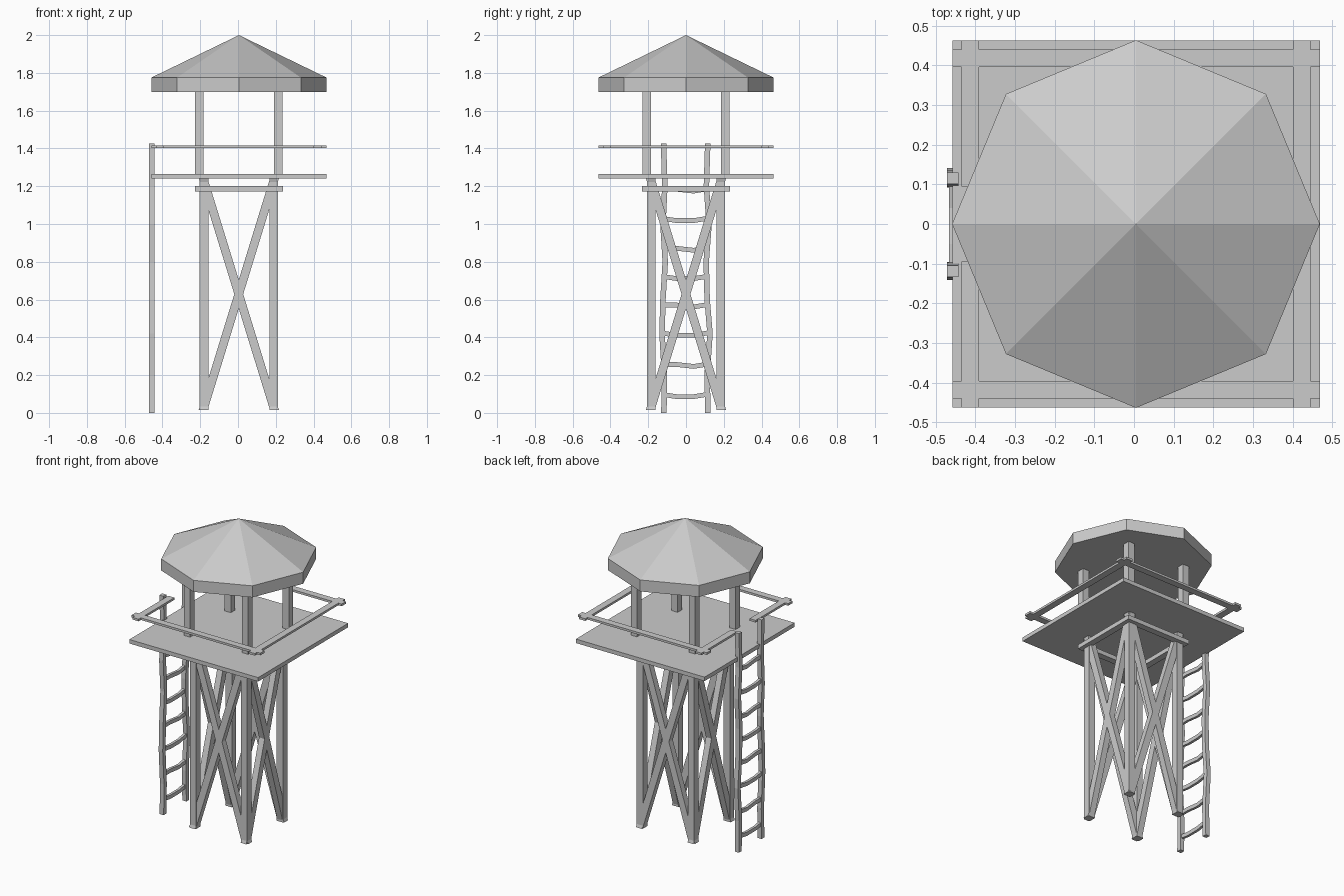
import bpy, bmesh, math
from mathutils import Vector

if "Cube" in bpy.data.objects:
    bpy.data.objects.remove(bpy.data.objects["Cube"])

CX = 0.005  # tower axis


def finish(name, bm):
    bmesh.ops.recalc_face_normals(bm, faces=bm.faces)
    me = bpy.data.meshes.new(name)
    bm.to_mesh(me)
    bm.free()
    ob = bpy.data.objects.new(name, me)
    bpy.context.collection.objects.link(ob)
    return ob


def box(name, x0, x1, y0, y1, z0, z1):
    bm = bmesh.new()
    bmesh.ops.create_cube(bm, size=1)
    for v in bm.verts:
        v.co = Vector(((x0 + x1) / 2 + v.co.x * (x1 - x0),
                       (y0 + y1) / 2 + v.co.y * (y1 - y0),
                       (z0 + z1) / 2 + v.co.z * (z1 - z0)))
    return finish(name, bm)


def strip(name, pts, x0, x1, side):
    """Square-section bar following (y, z) points; side = half-width offset (dy, dz)."""
    bm = bmesh.new()
    dy, dz = side
    rings = [[bm.verts.new((x, y + s * dy, z + s * dz))
              for x, s in ((x0, -1), (x1, -1), (x1, 1), (x0, 1))] for y, z in pts]
    for a, b in zip(rings, rings[1:]):
        for i in range(4):
            j = (i + 1) % 4
            bm.faces.new((a[i], a[j], b[j], b[i]))
    bm.faces.new(rings[0])
    bm.faces.new(rings[-1])
    return finish(name, bm)


# Octagonal roof with fascia
bm = bmesh.new()
ring = [(CX + 0.464 * math.cos(i * math.pi / 4), 0.464 * math.sin(i * math.pi / 4)) for i in range(8)]
low = [bm.verts.new((x, y, 1.70)) for x, y in ring]
top = [bm.verts.new((x, y, 1.775)) for x, y in ring]
apex = bm.verts.new((CX, 0, 2.0))
bm.faces.new(low)
for i in range(8):
    j = (i + 1) % 8
    bm.faces.new((low[i], low[j], top[j], top[i]))
    bm.faces.new((top[i], top[j], apex))
finish("roof", bm)

# Platform
box("platform", CX - 0.463, CX + 0.464, -0.463, 0.463, 1.24, 1.266)

# Legs below and roof posts above the platform
for sx in (-1, 1):
    for sy in (-1, 1):
        for name, d, z0, z1 in (("leg", 0.184, 0.015, 1.245), ("roof_post", 0.209, 1.26, 1.705)):
            x, y = CX - 0.001 + sx * d, sy * d
            box(name, x - 0.0225, x + 0.0225, y - 0.0225, y + 0.0225, z0, z1)

# Cross braces on the four sides
for k in range(4):
    for s in (-1, 1):
        b = strip("cross_brace", [(-0.189 * s, 0.015), (0.189 * s, 1.242)],
                  0.164, 0.204, (0.0235, 0))
        b.rotation_euler.z = k * math.pi / 2
        b.location.x = CX - 0.001

# Ring of beams around the leg tops
for s in (-1, 1):
    a, b = sorted((s * 0.19, s * 0.232))
    box("beam_x", CX - 0.232, CX + 0.232, a, b, 1.172, 1.2)
    box("beam_y", CX + a, CX + b, -0.232, 0.232, 1.172, 1.2)

# Handrails with an opening at the ladder
R0, R1, Z0, Z1 = 0.396, 0.44, 1.402, 1.416
box("front_rail", CX - 0.463, CX + 0.464, -R1, -R0, Z0, Z1)
box("back_rail", CX - 0.463, CX + 0.464, R0, R1, Z0, Z1)
box("right_rail", CX + R0, CX + R1, -0.463, 0.463, Z0, Z1)
box("left_rail_front", CX - R1, CX - R0, -0.463, -0.095, Z0, Z1)
box("left_rail_back", CX - R1, CX - R0, 0.095, 0.463, Z0, Z1)

# Crooked ladder
zs = [0, 0.2, 0.42, 0.6, 0.8, 1.0, 1.2, 1.425]
left = [-.117, -.114, -.127, -.122, -.11, -.122, -.112, -.119]
right = [.116, .112, .127, .112, .107, .122, .108, .115]
for name, ys in (("ladder_rail_front", left), ("ladder_rail_back", right)):
    strip(name, list(zip(ys, zs)), -0.472, -0.443, (0.0145, 0))
for i, z in enumerate((0.09, 0.25, 0.415, 0.565, 0.715, 0.865, 1.022, 1.178)):
    t = 0.006 if i % 2 else -0.004
    strip("ladder_rung", [(-0.115, z + 0.006), (-0.05, z + t), (0.04, z - 0.004), (0.112, z + 0.008)],
          -0.467, -0.45, (0, 0.0125))
